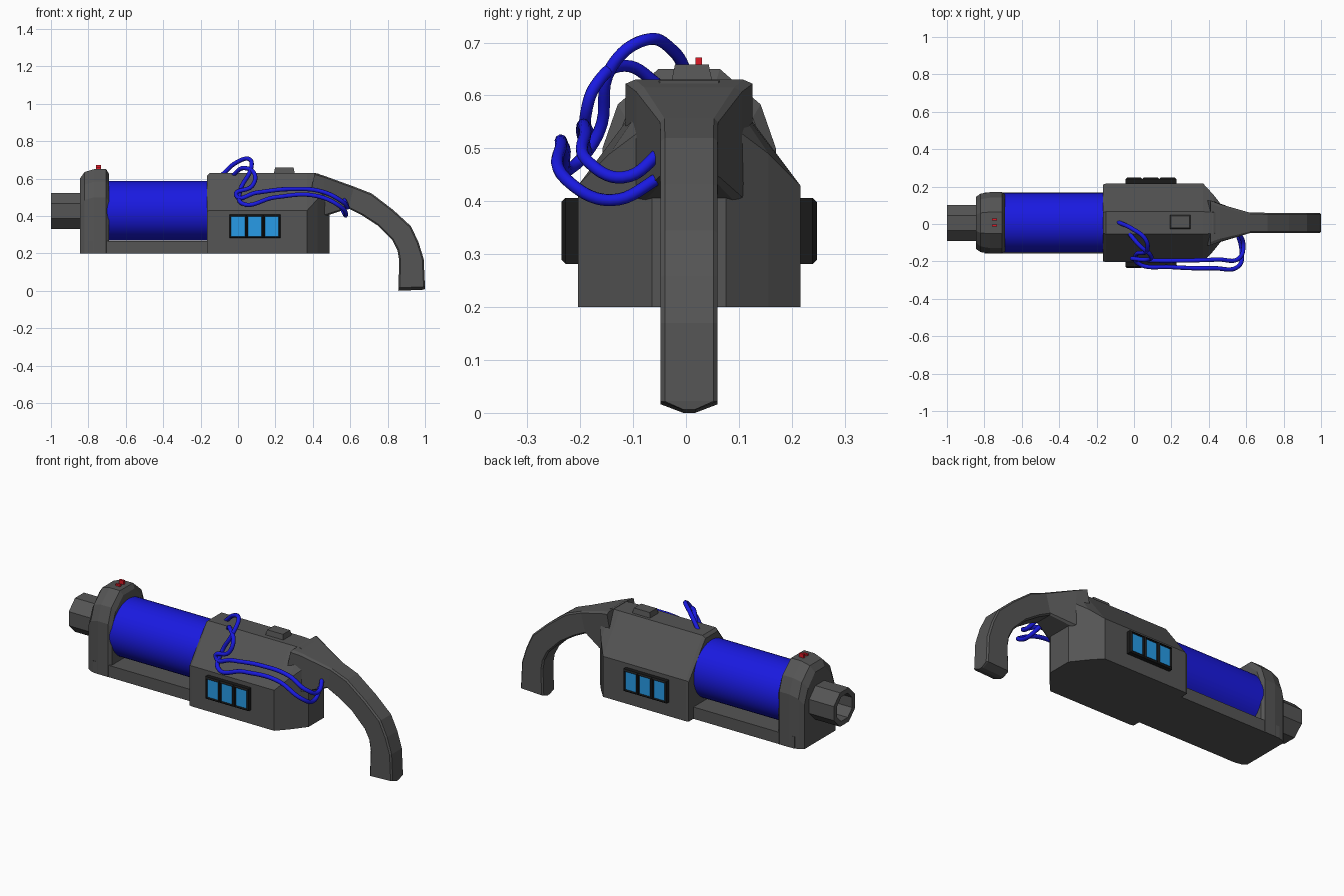
import bpy, bmesh, math
from mathutils import Matrix, Vector

if "Cube" in bpy.data.objects:
    bpy.data.objects.remove(bpy.data.objects["Cube"])

YC = 0.006   # centre plane of the model
ZC = 0.427   # barrel axis height


def material(name, rgb):
    m = bpy.data.materials.new(name)
    m.diffuse_color = (*rgb, 1)
    m.use_nodes = True
    m.node_tree.nodes["Principled BSDF"].inputs["Base Color"].default_value = m.diffuse_color
    return m


DARK = material("dark_grey", (0.09, 0.09, 0.09))
BLACK = material("black", (0.01, 0.01, 0.01))
BLUE = material("blue", (0.01, 0.01, 0.75))
CYAN = material("cyan", (0.02, 0.33, 0.8))
RED = material("red", (0.75, 0.01, 0.02))


def finish(name, bm, *mats):
    bmesh.ops.recalc_face_normals(bm, faces=bm.faces[:])
    me = bpy.data.meshes.new(name)
    bm.to_mesh(me)
    bm.free()
    ob = bpy.data.objects.new(name, me)
    bpy.context.collection.objects.link(ob)
    for m in mats:
        me.materials.append(m)
    return ob


def loft(name, rings, mat):
    """Skin equal-length rings of points and cap both ends."""
    bm = bmesh.new()
    vs = [[bm.verts.new(p) for p in r] for r in rings]
    n = len(vs[0])
    for a, b in zip(vs, vs[1:]):
        for i in range(n):
            j = (i + 1) % n
            bm.faces.new((a[i], a[j], b[j], b[i]))
    bm.faces.new(vs[0])
    bm.faces.new(vs[-1])
    return finish(name, bm, mat)


def ring(x, half):
    """Section at x, mirrored from (half width, z) points."""
    return [(x, YC + w, z) for w, z in half] + [(x, YC - w, z) for w, z in reversed(half)]


def box(name, lo, hi, mat, taper=0.0):
    (x0, y0, z0), (x1, y1, z1) = lo, hi
    t = taper
    return loft(name, [
        [(x0, y0, z0), (x1, y0, z0), (x1, y1, z0), (x0, y1, z0)],
        [(x0 + t, y0 + t, z1), (x1 - t, y0 + t, z1), (x1 - t, y1 - t, z1), (x0 + t, y1 - t, z1)]], mat)


def circle(x, r, n):
    return [(x, YC + r * math.cos(2 * math.pi * (i + .5) / n),
             ZC + r * math.sin(2 * math.pi * (i + .5) / n)) for i in range(n)]


# Octagonal hollow muzzle
loft("muzzle", [circle(x, r, 8) for x, r in
                ((-0.82, 0.104), (-1.0, 0.104), (-1.0, 0.075), (-0.86, 0.075))], DARK)

# Blue energy cylinder
cyl = loft("energy_cylinder", [circle(-0.70, 0.16, 40), circle(-0.15, 0.16, 40)], BLUE)
bpy.context.view_layer.objects.active = cyl
cyl.select_set(True)
bpy.ops.object.shade_smooth_by_angle(angle=math.radians(35))
cyl.select_set(False)


# Front block with chamfered outline
def block(x, i):
    return ring(x, [(0.164 - i * .5, 0.2), (0.164 - i * .5, 0.5 - i), (0.135 - i * .6, 0.583 - i),
                    (0.058 - i * .3, 0.65 - i)])


loft("front_block", [block(*s) for s in
                     ((-0.845, 0.05), (-0.82, 0.015), (-0.77, 0), (-0.705, 0), (-0.69, 0.025))], DARK)

# Base tray under the cylinder
box("base_tray", (-0.80, YC - 0.163, 0.2), (-0.15, YC + 0.163, 0.267), DARK)


# Main body, tapering towards the grip
def body(x, w, zs, t, zt):
    return ring(x, [(w, 0.2), (w, zs), (t, zt)])


loft("main_body", [body(*s) for s in
                   ((-0.165, 0.205, 0.425, 0.055, 0.615), (-0.15, 0.21, 0.43, 0.06, 0.63),
                    (0.37, 0.21, 0.43, 0.06, 0.63), (0.425, 0.15, 0.49, 0.056, 0.628),
                    (0.488, 0.07, 0.55, 0.05, 0.595))], DARK)


# Curved grip: outer point, inner point, half width
def grip(ox, oz, ix, iz, w):
    o, i = Vector((ox, oz)), Vector((ix, iz))
    d = (i - o).normalized() * 0.008
    c = w * 0.85
    pts = [(c, o), (w, o + d), (w, i - d), (c, i)]
    pts += [(-a, p) for a, p in reversed(pts)]
    return [(p.x, YC + a, p.y) for a, p in pts]


loft("grip", [grip(*s) for s in
              ((0.41, 0.63, 0.36, 0.39, 0.12), (0.46, 0.615, 0.47, 0.40, 0.10),
               (0.62, 0.557, 0.59, 0.44, 0.055),
               (0.715, 0.52, 0.66, 0.405, 0.054), (0.83, 0.432, 0.745, 0.35, 0.054),
               (0.925, 0.345, 0.825, 0.27, 0.054), (0.965, 0.26, 0.853, 0.215, 0.054),
               (0.993, 0.17, 0.862, 0.16, 0.054), (1.0, 0.022, 0.857, 0.016, 0.054),
               (0.998, 0.006, 0.859, 0.0, 0.012))], DARK)

# Top stud and red sight pins
box("top_stud", (0.19, YC - 0.035, 0.62), (0.305, YC + 0.045, 0.658), DARK, 0.008)
for k, (y, z) in enumerate(((0.024, 0.672), (-0.008, 0.66))):
    box(f"sight_pin_{k + 1}", (-0.76, y - 0.006, 0.64), (-0.732, y + 0.006, z), RED)

# Framed display windows, three on each side
for side, label in ((-1, "front"), (1, "back")):
    for k in range(3):
        bm = bmesh.new()
        bmesh.ops.create_cube(bm, size=1, matrix=Matrix.Translation((0.0 + k * 0.09, YC + side * 0.215, 0.344))
                              @ Matrix.Diagonal((0.092, 0.053, 0.125, 1)))
        bm.normal_update()
        face = max(bm.faces, key=lambda f: f.normal.y * side)
        bmesh.ops.bevel(bm, geom=list(face.edges), offset=0.008, segments=1, affect='EDGES')
        bm.normal_update()
        face = max(bm.faces, key=lambda f: f.normal.y * side)
        bmesh.ops.inset_individual(bm, faces=[face], thickness=0.002, depth=0)
        bmesh.ops.translate(bm, verts=list(face.verts), vec=(0, -side * 0.012, 0))
        face.material_index = 1
        finish(f"display_{label}_{k + 1}", bm, BLACK, CYAN)

# Loose cables from roof to grip
cables = (
    ((-0.085, 0.01, 0.62), (-0.01, -0.025, 0.685), (0.06, -0.08, 0.704), (0.07, -0.14, 0.655),
     (0.01, -0.165, 0.53), (0.02, -0.21, 0.468), (0.2, -0.23, 0.50), (0.42, -0.236, 0.507),
     (0.56, -0.225, 0.44), (0.575, -0.145, 0.402), (0.55, -0.04, 0.45)),
    ((-0.03, -0.045, 0.615), (0.03, -0.115, 0.656), (0.09, -0.17, 0.62), (0.075, -0.19, 0.56),
     (-0.01, -0.185, 0.51), (0.1, -0.195, 0.525), (0.28, -0.195, 0.544), (0.45, -0.19, 0.53),
     (0.56, -0.185, 0.475), (0.585, -0.12, 0.445), (0.56, -0.04, 0.50)))
for k, pts in enumerate(cables):
    cu = bpy.data.curves.new(f"cable_{k + 1}", 'CURVE')
    cu.dimensions = '3D'
    cu.bevel_depth = 0.0115
    cu.bevel_resolution = 3
    cu.resolution_u = 8
    sp = cu.splines.new('BEZIER')
    sp.bezier_points.add(len(pts) - 1)
    for bp, p in zip(sp.bezier_points, pts):
        bp.co = p
        bp.handle_left_type = bp.handle_right_type = 'AUTO'
    cu.materials.append(BLUE)
    ob = bpy.data.objects.new(f"cable_{k + 1}", cu)
    bpy.context.collection.objects.link(ob)
